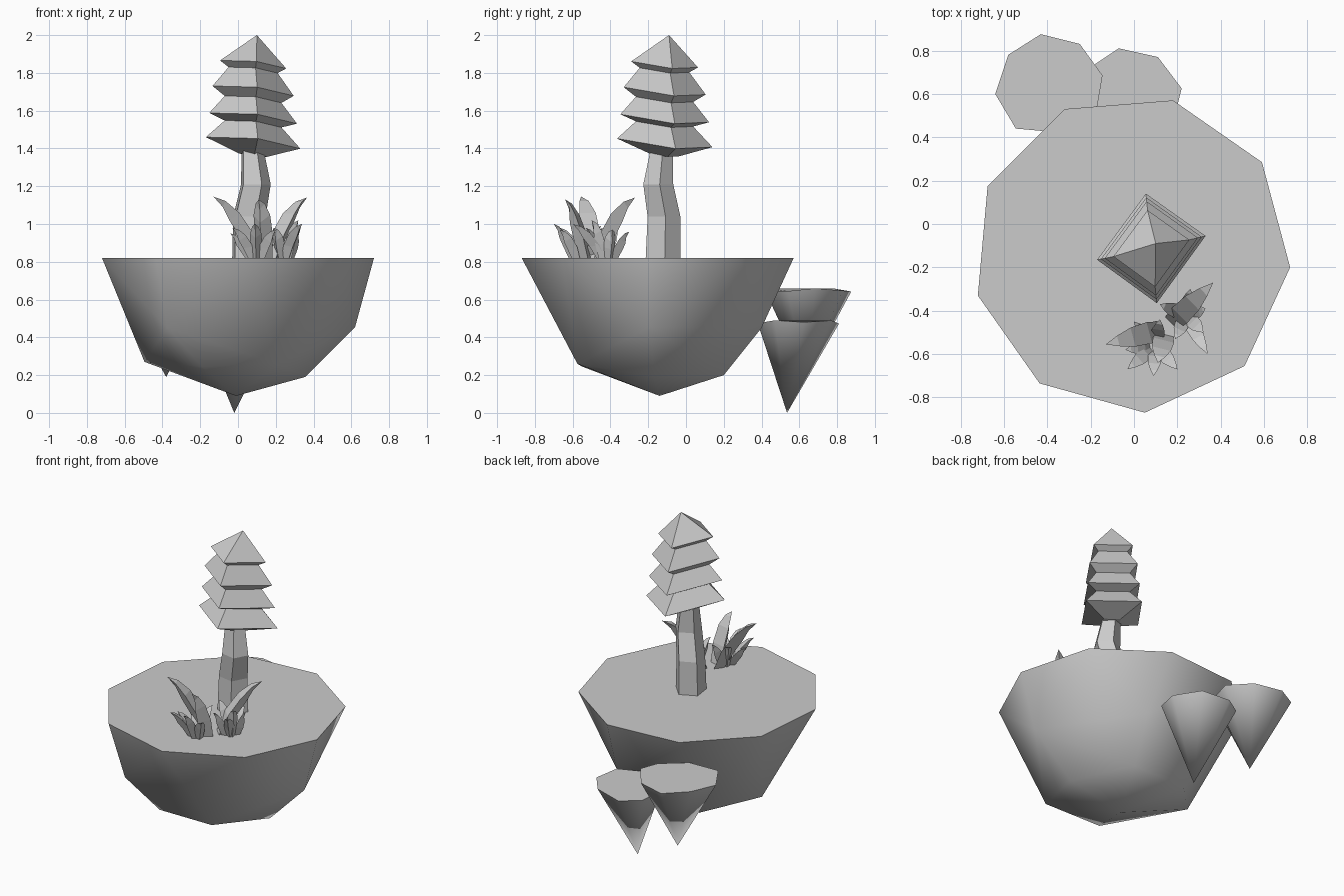
import bpy, bmesh, math
from mathutils import Vector

cube = bpy.data.objects.get("Cube")
if cube:
    bpy.data.objects.remove(cube, do_unlink=True)

grey = bpy.data.materials.new("plain_grey")
grey.use_nodes = True
COLOUR = (0.6, 0.6, 0.6, 1)
grey.diffuse_color = COLOUR
grey.node_tree.nodes["Principled BSDF"].inputs["Base Color"].default_value = COLOUR


def finish(bm, name, smooth_angle=None):
    bmesh.ops.recalc_face_normals(bm, faces=bm.faces[:])
    mesh = bpy.data.meshes.new(name)
    bm.to_mesh(mesh)
    bm.free()
    mesh.materials.append(grey)
    obj = bpy.data.objects.new(name, mesh)
    bpy.context.collection.objects.link(obj)
    if smooth_angle:
        bpy.ops.object.select_all(action='DESELECT')
        obj.select_set(True)
        bpy.context.view_layer.objects.active = obj
        bpy.ops.object.shade_smooth_by_angle(angle=math.radians(smooth_angle))


def loft(bm, rings, tip=None):
    """Skin a stack of equal rings, cap the start, close on a tip or a cap."""
    rows = [[bm.verts.new(p) for p in ring] for ring in rings]
    n = len(rows[0])
    bm.faces.new(rows[0])
    for a, b in zip(rows, rows[1:]):
        for i in range(n):
            j = (i + 1) % n
            bm.faces.new((a[i], a[j], b[j], b[i]))
    if tip is None:
        bm.faces.new(rows[-1])
    else:
        end = bm.verts.new(tip)
        for i in range(n):
            bm.faces.new((rows[-1][i], rows[-1][(i + 1) % n], end))


# Main island: flat top and a chunky convex underside
rim = [(0.18, 0.57), (0.59, 0.285), (0.72, -0.20), (0.51, -0.655), (0.05, -0.87),
       (-0.435, -0.735), (-0.72, -0.33), (-0.675, 0.175), (-0.32, 0.53)]
underside = [(0.62, -0.19, 0.455), (0.21, -0.575, 0.26), (-0.19, -0.55, 0.245),
             (-0.375, -0.65, 0.45), (-0.495, -0.09, 0.27), (-0.23, 0.19, 0.2),
             (0.23, 0.4, 0.45), (0.16, 0.2, 0.2), (0.355, -0.17, 0.19), (-0.01, -0.14, 0.09)]
bm = bmesh.new()
for p in [(x, y, 0.82) for x, y in rim] + underside:
    bm.verts.new(p)
bmesh.ops.convex_hull(bm, input=bm.verts[:])
bmesh.ops.dissolve_limit(bm, angle_limit=0.01, verts=bm.verts[:], edges=bm.edges[:])
finish(bm, "main_island", 55)

# Two small floating rocks behind
rocks = {
    "upper_rock": ([(-0.64, 0.6), (-0.58, 0.78), (-0.43, 0.875), (-0.25, 0.83),
                    (-0.145, 0.685), (-0.17, 0.54), (-0.32, 0.42), (-0.545, 0.44)],
                   (-0.38, 0.63), 0.65, 0.19),
    "lower_rock": ([(0.22, 0.625), (0.11, 0.77), (-0.07, 0.81), (-0.19, 0.73),
                    (-0.22, 0.58), (-0.13, 0.43), (0.04, 0.38), (0.18, 0.47)],
                   (-0.02, 0.535), 0.48, 0.0),
}
for name, (outline, c, top, tip) in rocks.items():
    bm = bmesh.new()
    loft(bm, [[(x, y, top + 0.01 * math.sin(i * 2)) for i, (x, y) in enumerate(outline)]],
         (*c, tip))
    finish(bm, name, 55)

# Bent tree trunk
bm = bmesh.new()
rings = []
for x, y, z, r in [(0.055, -0.125, 0.81, 0.098), (0.055, -0.12, 1.04, 0.092),
                   (0.09, -0.15, 1.21, 0.084), (0.073, -0.13, 1.40, 0.062)]:
    rings.append([(x + r * math.cos(a), y + r * math.sin(a), z)
                  for a in (math.tau * (i + 0.1) / 5 for i in range(5))])
loft(bm, rings)
finish(bm, "tree_trunk")

# Four leaning tiers of foliage on a square section
corners = [(0.25, 0.06), (-0.025, 0.255), (-0.25, -0.05), (0.025, -0.25)]
tiers = [(0.3, 1.365), (1, 1.43), (0.6, 1.53), (0.93, 1.56), (0.6, 1.66), (0.86, 1.705),
         (0.52, 1.815), (0.7, 1.845)]
bm = bmesh.new()
loft(bm, [[(0.08 + x * s, -0.115 + y * s, z - 0.1 * s * (x + y)) for x, y in corners]
          for s, z in tiers], (0.1, -0.09, 2.0))
finish(bm, "tree_foliage")


# Curved grass blades with a triangular section
def blade(bm, base, tip, width):
    out = Vector((tip.x - base.x, tip.y - base.y, 0))
    rise = Vector((0, 0, tip.z - base.z))
    along = out.normalized()
    side = Vector((-along.y, along.x, 0))
    rings = []
    for reach, lift, w in [(0, 0, 0.8), (0.2, 0.4, 1), (0.5, 0.74, 0.9), (0.77, 0.93, 0.5)]:
        c = base + out * reach + rise * lift
        keel = (along * (1 - reach) - Vector((0, 0, reach))).normalized()
        h = width * w / 2
        rings.append([c + side * h, c - side * h, c + keel * h * 1.3])
    loft(bm, rings, tip)


def tuft(name, centre, tips, width, spread):
    bm = bmesh.new()
    c = Vector((*centre, 0.815))
    for tip in map(Vector, tips):
        d = Vector((tip.x - c.x, tip.y - c.y, 0)).normalized()
        blade(bm, c + d * spread, tip, width)
    finish(bm, name)


tuft("tall_grass", (0.15, -0.48),
     [(0.365, -0.27, 1.14), (-0.13, -0.555, 1.145), (0.11, -0.64, 1.13)], 0.1, 0.03)
tuft("front_grass", (0.1, -0.56),
     [(-0.03, -0.67, 0.98), (0.09, -0.70, 1.0), (0, -0.45, 0.99), (0.2, -0.67, 0.97),
      (-0.04, -0.58, 0.95), (0.12, -0.44, 0.98)], 0.065, 0.025)
tuft("rear_grass", (0.24, -0.42),
     [(0.34, -0.60, 1.0), (0.33, -0.39, 0.97), (0.12, -0.37, 0.99), (0.26, -0.30, 0.96),
      (0.32, -0.5, 1.02), (0.19, -0.53, 0.98)], 0.065, 0.025)
